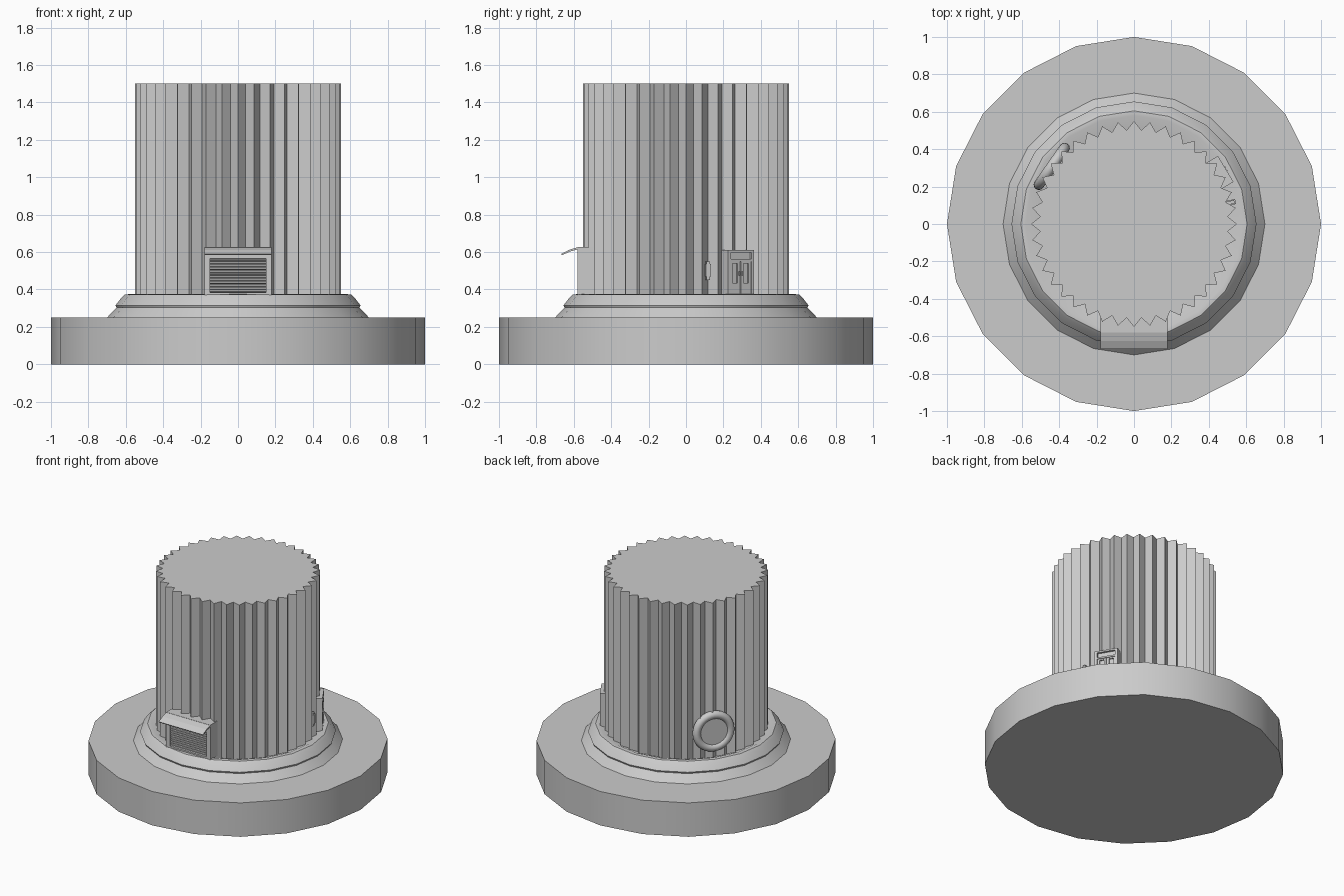
import bpy, bmesh
from math import sin, cos, pi, radians
from mathutils import Matrix

if "Cube" in bpy.data.objects:
    bpy.data.objects.remove(bpy.data.objects["Cube"])


def finish(name, bm, az=None, smooth=False):
    bmesh.ops.recalc_face_normals(bm, faces=bm.faces)
    if az is not None:
        bm.transform(Matrix.Rotation(radians(az), 4, 'Z'))
    me = bpy.data.meshes.new(name)
    bm.to_mesh(me)
    bm.free()
    ob = bpy.data.objects.new(name, me)
    bpy.context.collection.objects.link(ob)
    if smooth:
        bpy.ops.object.select_all(action='DESELECT')
        ob.select_set(True)
        bpy.context.view_layer.objects.active = ob
        bpy.ops.object.shade_smooth_by_angle(angle=radians(30))
    return ob


def lathe(name, profile, n):
    """Revolve (radius, z) points about z."""
    bm = bmesh.new()
    rings = [[bm.verts.new((r * cos(2 * pi * i / n), r * sin(2 * pi * i / n), z))
              for i in range(n)] for r, z in profile]
    for a, b in zip(rings, rings[1:]):
        for i in range(n):
            j = (i + 1) % n
            bm.faces.new((a[i], a[j], b[j], b[i]))
    bm.faces.new(rings[0])
    bm.faces.new(rings[-1])
    return finish(name, bm, smooth=True)


def extrude(name, pts, vec, az=None):
    """Solid from a flat outline pushed along vec."""
    bm = bmesh.new()
    f = bm.faces.new([bm.verts.new(p) for p in pts])
    res = bmesh.ops.extrude_face_region(bm, geom=[f], use_keep_orig=True)
    bmesh.ops.translate(bm, verts=[v for v in res['geom'] if isinstance(v, bmesh.types.BMVert)], vec=vec)
    return finish(name, bm, az)


def box(name, az, r, t, z):
    """Box on the wall: radial, tangential and height ranges at azimuth az."""
    pts = [(r[0], t[0], z[0]), (r[1], t[0], z[0]), (r[1], t[1], z[0]), (r[0], t[1], z[0])]
    return extrude(name, pts, (0, 0, z[1] - z[0]), az)


# base and stepped collar
lathe("base", [(1, 0), (1, 0.25)], 20)
lathe("collar", [(0.70, 0.25), (0.65, 0.303), (0.655, 0.315), (0.62, 0.36),
                 (0.605, 0.373), (0.58, 0.375), (0.50, 0.34)], 20)

# fluted column with 40 ridges
N = 40
outline = []
for i in range(2 * N):
    r = 0.55 if i % 2 == 0 else 0.503
    a = pi * i / N + pi / 2
    outline.append((r * cos(a), r * sin(a), 0.30))
extrude("fluted_column", outline, (0, 0, 1.20))

# front kiosk with roller shutter
F = -90
for s in (-1, 1):
    box("kiosk_post", F, (0.48, 0.58), sorted((s * 0.15, s * 0.18)), (0.37, 0.62))
box("kiosk_lintel", F, (0.48, 0.58), (-0.15, 0.15), (0.565, 0.62))
box("kiosk_sill", F, (0.48, 0.58), (-0.15, 0.15), (0.37, 0.385))
box("kiosk_top", F, (0.48, 0.58), (-0.18, 0.18), (0.615, 0.627))
slats = 12
h = (0.565 - 0.385) / slats
shutter = [(0.50, 0, 0.565), (0.50, 0, 0.385)]
for i in range(slats):
    z = 0.385 + i * h
    shutter += [(0.560, 0, z), (0.570, 0, z + h * 0.25), (0.570, 0, z + h * 0.75)]
shutter.append((0.560, 0, 0.565))
extrude("shutter", [(r, -0.15, z) for r, _, z in shutter], (0, 0.30, 0), F)
awning = [(0.575, 0.627), (0.575, 0.615), (0.62, 0.603), (0.663, 0.583),
          (0.668, 0.590), (0.625, 0.612)]
extrude("awning", [(r, -0.18, z) for r, z in awning], (0, 0.36, 0), F)

# double door on the right side
D = 31
box("door_back", D, (0.48, 0.556), (-0.08, 0.08), (0.365, 0.605))
for s in (-1, 1):
    def side(a, b):
        return sorted((s * a, s * b))
    box("door_jamb", D, (0.50, 0.572), side(0.064, 0.081), (0.365, 0.61))
    box("door_outer_stile", D, (0.50, 0.566), side(0.050, 0.064), (0.375, 0.55))
    box("door_inner_stile", D, (0.50, 0.566), side(0.002, 0.018), (0.375, 0.55))
    box("door_lower_panel", D, (0.50, 0.566), side(0.018, 0.050), (0.375, 0.435))
    box("door_top_rail", D, (0.50, 0.566), side(0.018, 0.050), (0.54, 0.55))
    box("door_handle", D, (0.55, 0.576), side(0.006, 0.013), (0.475, 0.495))
box("door_head", D, (0.50, 0.572), (-0.064, 0.064), (0.598, 0.61))
box("door_transom", D, (0.50, 0.572), (-0.064, 0.064), (0.55, 0.562))
box("door_step", D, (0.50, 0.572), (-0.064, 0.064), (0.365, 0.375))

# small call box beside the door
box("call_box", 12.5, (0.50, 0.556), (-0.014, 0.014), (0.47, 0.535))
box("call_box_plate", 12.5, (0.50, 0.550), (-0.009, 0.009), (0.45, 0.55))

# round porthole on the back left
W = 145
porthole = Matrix.Rotation(radians(W), 4, 'Z') @ Matrix.Translation((0.537, 0, 0.55)) \
    @ Matrix.Rotation(pi / 2, 4, 'Y')
bpy.ops.mesh.primitive_torus_add(major_radius=0.12, minor_radius=0.028,
                                 major_segments=32, minor_segments=12)
rim = bpy.context.object
rim.name = "porthole_rim"
rim.matrix_world = porthole
bpy.ops.object.shade_smooth_by_angle(angle=radians(40))
bpy.ops.mesh.primitive_cylinder_add(vertices=32, radius=0.12, depth=0.04)
pane = bpy.context.object
pane.name = "porthole_pane"
pane.matrix_world = porthole @ Matrix.Translation((0, 0, -0.007))
